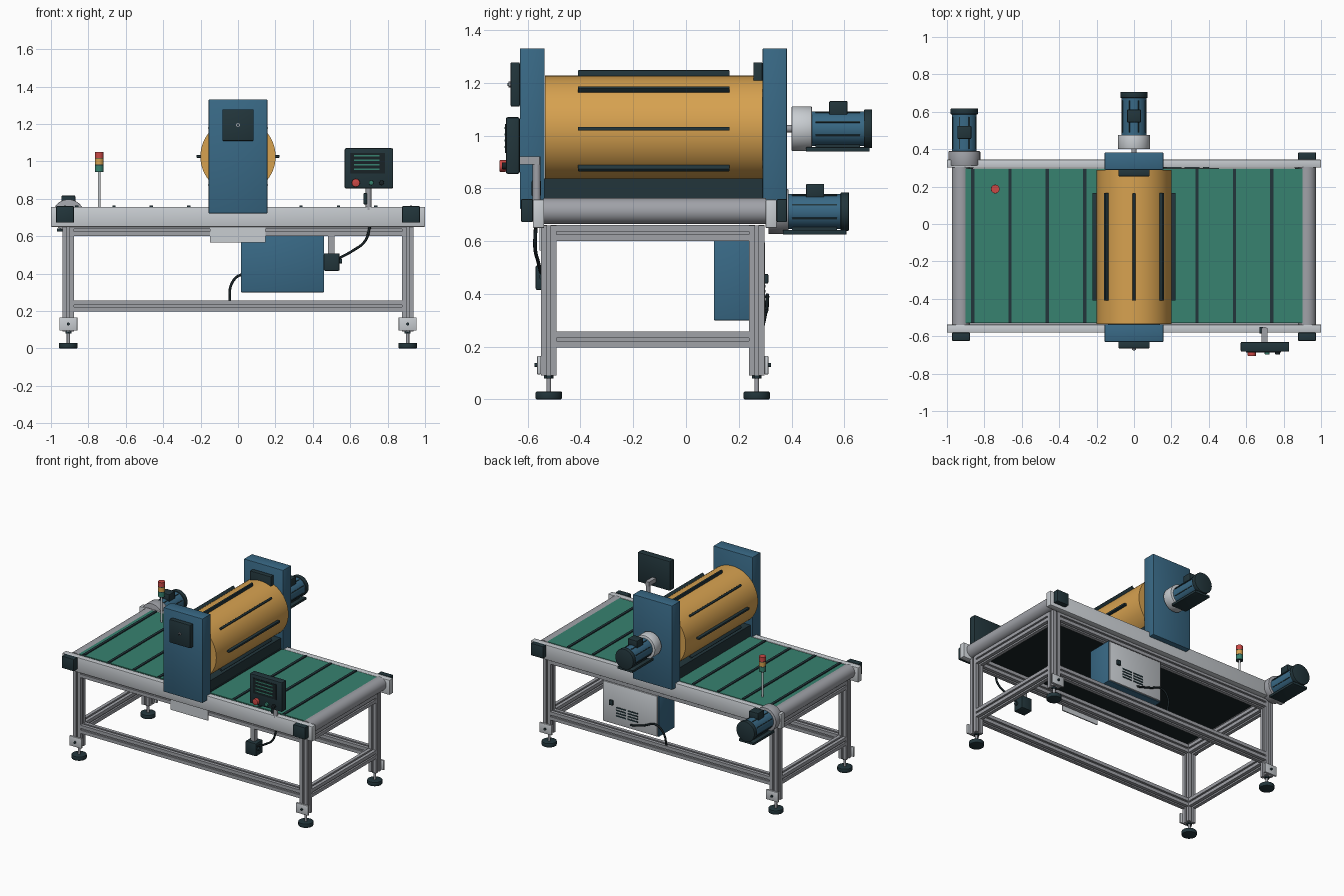
import bpy, bmesh, math
from mathutils import Matrix, Vector

cube = bpy.data.objects.get("Cube")
if cube:
    bpy.data.objects.remove(cube, do_unlink=True)


def material(name, rgb):
    m = bpy.data.materials.new(name)
    m.use_nodes = True
    m.diffuse_color = (*rgb, 1)
    m.node_tree.nodes["Principled BSDF"].inputs["Base Color"].default_value = (*rgb, 1)
    return m


BLUE = material("machine_blue", (0.04, 0.14, 0.235))
GREEN = material("belt_green", (0.038, 0.225, 0.16))
AMBER = material("drum_amber", (0.68, 0.36, 0.08))
DARK = material("dark_plastic", (0.016, 0.036, 0.044))
BLACK = material("cable_black", (0.009, 0.016, 0.019))
LIGHT = material("light_steel", (0.58, 0.61, 0.64))
ALU = material("aluminium", (0.35, 0.36, 0.39))
RED = material("signal_red", (0.6, 0.065, 0.06))
AXES = {"X": Vector((1, 0, 0)), "Y": Vector((0, 1, 0)), "Z": Vector((0, 0, 1))}


def finish(name, bm, mat):
    bmesh.ops.recalc_face_normals(bm, faces=bm.faces)
    mesh = bpy.data.meshes.new(name)
    bm.to_mesh(mesh)
    bm.free()
    mesh.materials.append(mat)
    ob = bpy.data.objects.new(name, mesh)
    bpy.context.collection.objects.link(ob)
    return ob


def box(name, mat, x, y, z, bevel=0.0):
    """Box from (low, high) pairs."""
    bm = bmesh.new()
    bmesh.ops.create_cube(bm, size=1)
    for v in bm.verts:
        v.co = [(lo + hi) / 2 + c * (hi - lo) for c, (lo, hi) in zip(v.co, (x, y, z))]
    if bevel:
        bmesh.ops.bevel(bm, geom=bm.edges[:], offset=bevel, segments=2,
                        profile=0.5, affect="EDGES")
    return finish(name, bm, mat)


def cyl(name, mat, start, length, r, axis="Z", sides=32, bevel=0.0):
    bm = bmesh.new()
    bmesh.ops.create_cone(bm, cap_ends=True, segments=sides, radius1=r, radius2=r, depth=length)
    if bevel:
        rims = [e for e in bm.edges if abs(e.verts[0].co.z - e.verts[1].co.z) < 1e-5]
        bmesh.ops.bevel(bm, geom=rims, offset=bevel, segments=2, profile=0.5, affect="EDGES")
    d = AXES[axis]
    turn = Vector((0, 0, 1)).rotation_difference(d).to_matrix().to_4x4()
    bm.transform(Matrix.Translation(Vector(start) + d * length / 2) @ turn)
    return finish(name, bm, mat)


def beam(name, start, length, axis, h=0.03, groove=0.006, depth=0.012):
    """Slotted aluminium profile, one groove on each side."""
    bm = bmesh.new()
    side = [(h, -h), (h, -groove), (h - depth, -groove), (h - depth, groove), (h, groove)]
    verts = []
    for k in range(4):
        rot = Matrix.Rotation(k * math.pi / 2, 2)
        verts += [bm.verts.new((*(rot @ Vector(p)), 0)) for p in side]
    face = bm.faces.new(verts)
    out = bmesh.ops.extrude_face_region(bm, geom=[face])["geom"]
    bmesh.ops.translate(bm, vec=(0, 0, length),
                        verts=[g for g in out if isinstance(g, bmesh.types.BMVert)])
    turn = Vector((0, 0, 1)).rotation_difference(AXES[axis]).to_matrix().to_4x4()
    bm.transform(Matrix.Translation(start) @ turn)
    return finish(name, bm, ALU)


def cable(name, points, r=0.007):
    cu = bpy.data.curves.new(name, "CURVE")
    cu.dimensions = "3D"
    cu.bevel_depth = r
    cu.bevel_resolution = 2
    sp = cu.splines.new("BEZIER")
    sp.bezier_points.add(len(points) - 1)
    for bp, p in zip(sp.bezier_points, points):
        bp.co = p
        bp.handle_left_type = bp.handle_right_type = "AUTO"
    cu.materials.append(BLACK)
    bpy.context.collection.objects.link(bpy.data.objects.new(name, cu))


# Frame: legs, feet and brackets
LX, FY, BY = 0.907, -0.52, 0.268
for sx, sn in ((-1, "right"), (1, "left")):
    for y, yn, d in ((FY, "front", -1), (BY, "back", 1)):
        n, x = f"{yn}_{sn}_", sx * LX
        beam(n + "leg", (x, y, 0.09), 0.57, "Z")
        cyl(n + "foot_pad", DARK, (x, y, 0), 0.03, 0.05, bevel=0.005)
        cyl(n + "foot_rod", ALU, (x, y, 0.03), 0.06, 0.009, sides=16)
        cyl(n + "foot_nut", DARK, (x, y, 0.08), 0.01, 0.018, sides=6)
        face = y + d * 0.03
        box(n + "bracket", LIGHT, (x - 0.048, x + 0.048),
            sorted((face, face + d * 0.014)), (0.095, 0.165), 0.002)
        cyl(n + "bracket_bolt", DARK, (x, face + d * 0.018 - 0.006, 0.13), 0.012, 0.008, "Y", 12)
    for z, zn in ((0.227, "lower"), (0.631, "upper")):
        beam(f"{sn}_{zn}_beam", (sx * LX, FY + 0.03, z), BY - FY - 0.06, "Y")
for y, yn in ((FY, "front"), (BY, "back")):
    for z, zn in ((0.227, "lower"), (0.631, "upper")):
        beam(f"{yn}_{zn}_beam", (-LX + 0.03, y, z), 2 * LX - 0.06, "X")

# Conveyor: rails, rollers, belt and cleats
box("front_rail", LIGHT, (-1, 1), (-0.58, -0.538), (0.65, 0.757), 0.003)
box("back_rail", LIGHT, (-1, 1), (0.302, 0.344), (0.65, 0.757), 0.003)
for x, sn in ((-0.925, "right"), (0.925, "left")):
    cyl(sn + "_roller", ALU, (x, -0.54, 0.714), 0.844, 0.049, "Y", 48)
    box(sn + "_front_bearing", DARK, (x - 0.048, x + 0.048), (-0.625, -0.58), (0.672, 0.76), 0.005)
box("left_back_bearing", DARK, (0.877, 0.973), (0.344, 0.383), (0.672, 0.76), 0.005)
box("belt_pan", BLACK, (-0.9, 0.9), (-0.53, 0.298), (0.68, 0.745))
box("belt", GREEN, (-0.902, 0.902), (-0.53, 0.298), (0.745, 0.757))
for i in range(9):
    x = -0.863 + 0.2 * i
    box(f"belt_cleat_{i + 1}", DARK, (x - 0.009, x + 0.009), (-0.53, 0.296), (0.75, 0.764))

# Drum with raised slats between two upright housings
DZ = 1.026
cyl("drum", AMBER, (0, -0.535, DZ), 0.825, 0.201, "Y", 64)
for i in range(8):
    slat = box(f"drum_slat_{i + 1}", DARK, (0.18, 0.222), (-0.41, 0.165), (-0.007, 0.007), 0.002)
    slat.data.transform(Matrix.Translation((0, 0, DZ)) @ Matrix.Rotation(i * math.pi / 4, 4, "Y"))
box("drum_cradle", DARK, (-0.14, 0.14), (-0.536, 0.29), (0.757, 0.837))
for lo, hi, n in ((-0.63, -0.536, "front"), (0.29, 0.383, "back")):
    box(n + "_drum_housing", BLUE, (-0.157, 0.157), (lo, hi), (0.722, 1.331), 0.004)
    box(n + "_bearing_plate", DARK, (-0.084, 0.084), (lo - 0.035, lo), (1.11, 1.278), 0.005)
    cyl(n + "_plate_stud", ALU, (0, lo - 0.043, 1.194), 0.01, 0.011, "Y", 6)
    cyl(n + "_plate_stud_core", DARK, (0, lo - 0.046, 1.194), 0.005, 0.006, "Y", 12)


# Geared motors
def motor(n, x, y, z):
    cyl(n + "_shaft", ALU, (x, y - 0.06, z), 0.07, 0.014, "Y", 20)
    cyl(n + "_gearbox", LIGHT if n == "drum_motor" else ALU, (x, y, z), 0.077, 0.085, "Y", 40, 0.004)
    cyl(n + "_body", BLUE, (x, y + 0.077, z), 0.205, 0.066, "Y", 40)
    cyl(n + "_end_cap", DARK, (x, y + 0.274, z), 0.032, 0.073, "Y", 40, 0.004)
    for i in range(8):
        fin = box(f"{n}_fin_{i + 1}", DARK, (0.06, 0.07), (y + 0.09, y + 0.26), (-0.003, 0.003))
        fin.data.transform(Matrix.Translation((x, 0, z))
                           @ Matrix.Rotation((i + 0.5) * math.pi / 4, 4, "Y"))
    box(n + "_terminal_box", DARK, (x - 0.037, x + 0.037), (y + 0.143, y + 0.212),
        (z + 0.05, z + 0.105), 0.004)
    box(n + "_base", DARK, (x - 0.06, x + 0.06), (y + 0.055, y + 0.296), (z - 0.087, z - 0.07), 0.002)
    box(n + "_saddle", DARK, (x - 0.03, x + 0.03), (y + 0.09, y + 0.26), (z - 0.075, z - 0.05))


motor("drum_motor", 0, 0.4, DZ)
motor("belt_motor", -0.907, 0.312, 0.712)

# Electrical cabinet with door, vents and handle
box("cabinet", BLUE, (0.016, 0.46), (0.106, 0.288), (0.3, 0.602), 0.003)
box("cabinet_door", LIGHT, (0.022, 0.454), (0.286, 0.299), (0.306, 0.596), 0.002)
for row in range(4):
    for col in range(2):
        x, z = 0.175 + 0.095 * col, 0.365 + 0.02 * row
        box(f"cabinet_vent_{row + 1}_{col + 1}", DARK, (x, x + 0.08), (0.297, 0.302), (z, z + 0.009))
box("cabinet_handle", DARK, (0.37, 0.4), (0.297, 0.312), (0.44, 0.475), 0.003)
cable("cabinet_cable", [(0.23, 0.305, 0.335), (0.12, 0.308, 0.365), (0.02, 0.308, 0.394),
                        (-0.032, 0.305, 0.35), (-0.045, 0.285, 0.25)])

# Front junction box, tag plate and cable
box("junction_box", DARK, (0.458, 0.543), (-0.57, -0.49), (0.415, 0.508), 0.006)
box("junction_arm", ALU, (0.482, 0.515), (-0.545, -0.515), (0.5, 0.62))
cyl("junction_gland", DARK, (0.54, -0.545, 0.465), 0.015, 0.012, "X", 16)
cable("junction_cable", [(0.54, -0.55, 0.482), (0.61, -0.56, 0.52), (0.68, -0.572, 0.575),
                         (0.705, -0.57, 0.65)])
box("tag_plate", LIGHT, (-0.15, 0.148), (-0.556, -0.548), (0.565, 0.655))

# Operator panel on a post
cyl("panel_post", ALU, (0.698, -0.566, 0.74), 0.18, 0.015, sides=20)
box("post_clamp", DARK, (0.67, 0.69), (-0.585, -0.55), (0.77, 0.83), 0.004)
box("panel_arm", ALU, (0.683, 0.713), (-0.635, -0.555), (0.89, 0.92))
box("operator_panel", DARK, (0.57, 0.83), (-0.683, -0.63), (0.855, 1.07), 0.008)
box("panel_screen", BLACK, (0.6, 0.785), (-0.686, -0.682), (0.935, 1.045))
for i in range(4):
    z = 0.953 + 0.024 * i
    box(f"screen_line_{i + 1}", GREEN, (0.62, 0.757), (-0.688, -0.685), (z, z + 0.008))
for n, mat, x, r, l in (("stop_button", RED, 0.63, 0.022, 0.026),
                        ("start_button", GREEN, 0.712, 0.013, 0.017),
                        ("mode_knob", BLACK, 0.768, 0.013, 0.017)):
    cyl(n, mat, (x, -0.681 - l, 0.885), l, r, "Y", 24, 0.003)

# Signal tower
cyl("signal_pole", LIGHT, (-0.742, 0.187, 0.757), 0.19, 0.007, sides=16)
for i, (n, mat) in enumerate((("green", GREEN), ("amber", AMBER), ("red", RED))):
    cyl(f"signal_{n}_lamp", mat, (-0.742, 0.187, 0.947 + 0.036 * i), 0.032, 0.023, sides=24)
    cyl(f"signal_{n}_ring", DARK, (-0.742, 0.187, 0.943 + 0.036 * i), 0.004, 0.0235, sides=24)

# Smooth round surfaces, keep hard edges
meshes = [o for o in bpy.context.scene.objects if o.type == "MESH"]
bpy.ops.object.select_all(action="DESELECT")
for o in meshes:
    o.select_set(True)
bpy.context.view_layer.objects.active = meshes[0]
bpy.ops.object.shade_smooth_by_angle(angle=math.radians(35))
